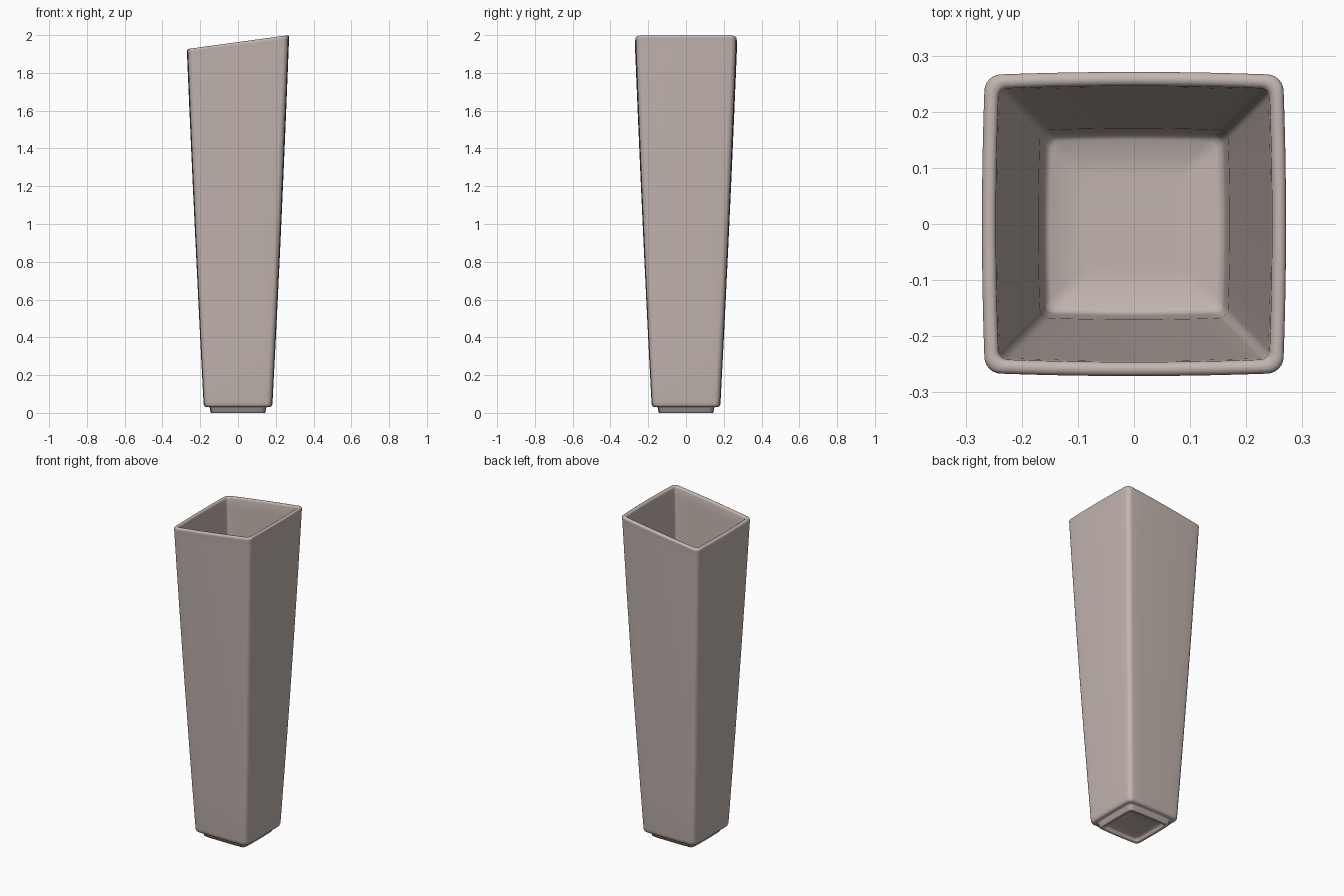
import bpy, bmesh, math

if "Cube" in bpy.data.objects:
    bpy.data.objects.remove(bpy.data.objects["Cube"])

SLOPE = 0.137   # tilt of the rim along x
TOP = 1.963     # rim height at the centre


def ring(bm, h, z, r, seg=6, side=10):
    """Rounded square loop with slightly bowed sides."""
    pts = []
    c = h - r
    for k in range(4):
        a0 = k * math.pi / 2
        ca, sa = math.cos(a0), math.sin(a0)
        local = [(h, -c + 2 * c * i / side) for i in range(side)]
        local += [(c + r * math.cos(j * math.pi / 2 / seg),
                   c + r * math.sin(j * math.pi / 2 / seg)) for j in range(seg)]
        pts += [(x * ca - y * sa, x * sa + y * ca) for x, y in local]
    verts = []
    for x, y in pts:
        bx = x * (1 - 0.02 * (y / h) ** 2)
        by = y * (1 - 0.02 * (x / h) ** 2)
        w = max(0.0, (z - 0.8) / (TOP - 0.8))
        verts.append(bm.verts.new((bx, by, z + SLOPE * bx * w)))
    return verts


def wall(z):
    """Outer half width of the tapering body."""
    t = (z - 0.06) / (TOP - 0.06)
    return 0.183 + 0.088 * t + 0.012 * t * (1 - t)


# profile: half width, height, corner radius
profile = [(0.06, 0.018, 0.01), (0.115, 0.018, 0.015), (0.121, 0.014, 0.016),
           (0.124, 0.004, 0.018), (0.128, 0.0, 0.02), (0.141, 0.0, 0.02),
           (0.145, 0.003, 0.022), (0.15, 0.028, 0.022), (0.153, 0.031, 0.022),
           (0.168, 0.031, 0.024), (0.176, 0.034, 0.026), (0.181, 0.042, 0.027)]
levels = [0.06, 0.3, 0.6, 0.8, 1.0, 1.25, 1.5, 1.75, 1.9, 1.945]
profile += [(wall(z), z, 0.028) for z in levels]
# rounded rim
for a in range(0, 181, 30):
    b = math.radians(a)
    profile.append((0.2585 + 0.0125 * math.cos(b), 1.952 + 0.011 * math.sin(b),
                    0.022 + 0.006 * math.cos(b)))
# inner wall and floor
profile += [(wall(z) - 0.025, z, 0.016) for z in reversed(levels[1:-1])]
profile += [(0.163, 0.09, 0.016), (0.159, 0.075, 0.016), (0.15, 0.068, 0.016),
            (0.08, 0.066, 0.01)]

bm = bmesh.new()
loops = [ring(bm, *p) for p in profile]
n = len(loops[0])
for a, b in zip(loops, loops[1:]):
    for i in range(n):
        j = (i + 1) % n
        bm.faces.new((a[i], a[j], b[j], b[i]))
bm.faces.new(loops[0][::-1])
bm.faces.new(loops[-1])
bmesh.ops.recalc_face_normals(bm, faces=bm.faces)

mesh = bpy.data.meshes.new("vase")
bm.to_mesh(mesh)
bm.free()
vase = bpy.data.objects.new("vase", mesh)
bpy.context.collection.objects.link(vase)

# warm grey ceramic
mat = bpy.data.materials.new("warm grey ceramic")
mat.diffuse_color = (0.54, 0.46, 0.425, 1)
mat.use_nodes = True
mat.node_tree.nodes["Principled BSDF"].inputs["Base Color"].default_value = mat.diffuse_color
mesh.materials.append(mat)

bpy.context.view_layer.objects.active = vase
vase.select_set(True)
bpy.ops.object.shade_smooth_by_angle(angle=math.radians(50))
